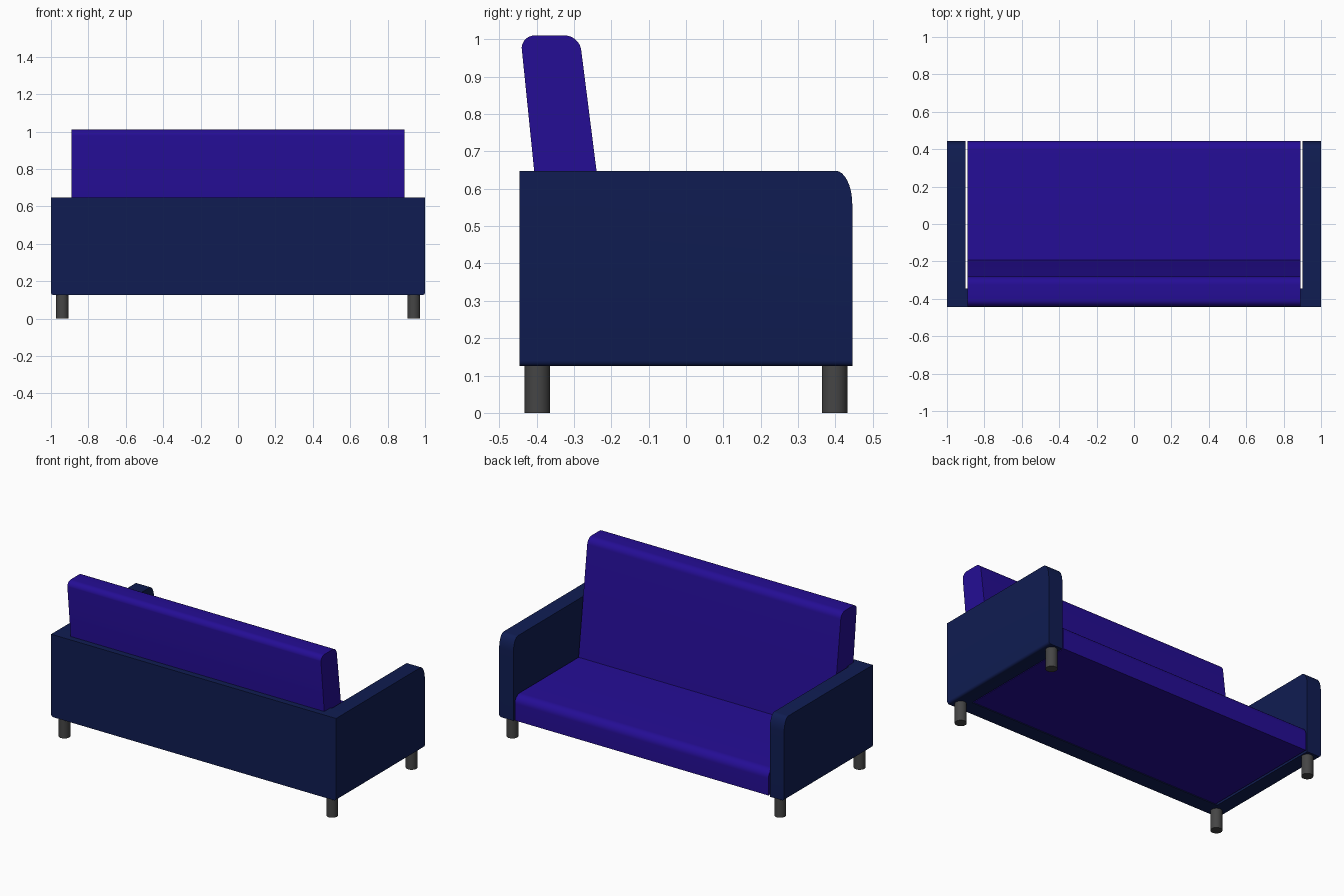
import bpy, bmesh, math

if "Cube" in bpy.data.objects:
    bpy.data.objects.remove(bpy.data.objects["Cube"])


def material(name, color):
    m = bpy.data.materials.new(name)
    m.diffuse_color = (*color, 1)
    m.use_nodes = True
    m.node_tree.nodes["Principled BSDF"].inputs["Base Color"].default_value = m.diffuse_color
    return m


NAVY = material("navy fabric", (0.005, 0.012, 0.085))
PURPLE = material("purple fabric", (0.018, 0.004, 0.30))
DARK = material("dark grey", (0.06, 0.06, 0.06))


def corner(cy, cz, ry, rz, a0, a1, n=8):
    """Elliptical corner points in the y-z plane."""
    pts = []
    for i in range(n + 1):
        a = math.radians(a0 + (a1 - a0) * i / n)
        pts.append((cy + ry * math.cos(a), cz + rz * math.sin(a)))
    return pts


def extrude_x(name, profile, x0, x1, mat, round_edge=None, radius=0.015):
    """Extrude a y-z profile along x, optionally rounding chosen edges."""
    bm = bmesh.new()
    face = bm.faces.new([bm.verts.new((x0, y, z)) for y, z in profile])
    ext = bmesh.ops.extrude_face_region(bm, geom=[face])
    for v in ext["geom"]:
        if isinstance(v, bmesh.types.BMVert):
            v.co.x = x1
    if round_edge:
        edges = [e for e in bm.edges if all(round_edge(v.co) for v in e.verts)]
        bmesh.ops.bevel(bm, geom=edges, offset=radius, segments=4,
                        profile=0.5, affect='EDGES')
    bmesh.ops.recalc_face_normals(bm, faces=bm.faces)
    mesh = bpy.data.meshes.new(name)
    bm.to_mesh(mesh)
    bm.free()
    ob = bpy.data.objects.new(name, mesh)
    bpy.context.collection.objects.link(ob)
    mesh.materials.append(mat)
    smooth(ob)
    return ob


def smooth(ob):
    bpy.ops.object.select_all(action='DESELECT')
    ob.select_set(True)
    bpy.context.view_layer.objects.active = ob
    bpy.ops.object.shade_smooth_by_angle(angle=math.radians(35))


D, BOTTOM, TOP = 0.445, 0.125, 0.648

# Armrests with a rounded top corner and softened lower outer edge
arm = [(-D, BOTTOM), (D, BOTTOM)] + corner(D - 0.045, TOP - 0.09, 0.045, 0.09, 0, 90) + [(-D, TOP)]
for side, s in (("right", 1), ("left", -1)):
    extrude_x(side + "_armrest", arm, s * 0.9, s * 1.0, NAVY,
              lambda c: abs(c.x) > 0.99 and c.z < BOTTOM + 0.001)

# Back panel between the armrests
extrude_x("back_panel", [(-D, BOTTOM), (-0.345, BOTTOM), (-0.345, TOP), (-D, TOP)],
          -0.9, 0.9, NAVY)

# Seat with a rounded front edge
SEAT = 0.287
seat = [(-0.345, 0.13), (D, 0.13)] + corner(D - 0.05, SEAT - 0.05, 0.05, 0.05, 0, 90) + [(-0.345, SEAT)]
extrude_x("seat", seat, -0.89, 0.89, PURPLE)

# Leaning backrest cushion with rounded top corners
backrest = [(-0.366, 0.25), (-0.189, 0.25)]
backrest += corner(-0.325, 0.965, 0.045, 0.045, 5, 90)
backrest += corner(-0.405, 0.975, 0.035, 0.035, 90, 175)
extrude_x("backrest", backrest, -0.89, 0.89, PURPLE)

# Four round legs
for xn, sx in (("right", 1), ("left", -1)):
    for yn, sy in (("front", -1), ("back", 1)):
        bpy.ops.mesh.primitive_cylinder_add(vertices=32, radius=0.034, depth=0.135,
                                            location=(sx * 0.94, sy * 0.398, 0.0675))
        leg = bpy.context.object
        leg.name = f"{yn}_{xn}_leg"
        leg.data.materials.append(DARK)
        smooth(leg)
